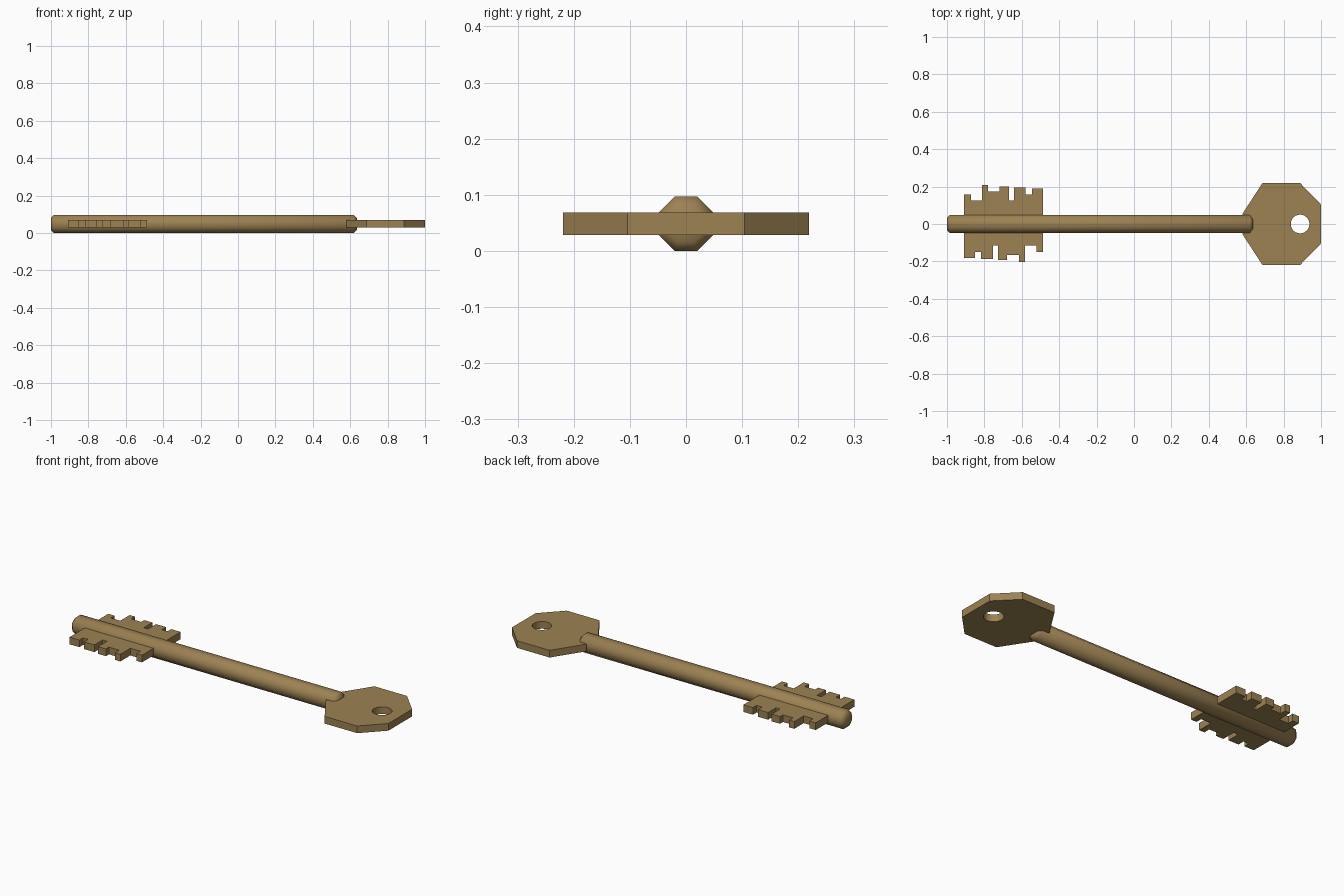
import bpy, bmesh, math
from mathutils import Matrix

cube = bpy.data.objects.get("Cube")
if cube:
    bpy.data.objects.remove(cube, do_unlink=True)

# One brass colour for the whole key
brass = bpy.data.materials.new("aged_brass")
colour = (0.335, 0.223, 0.087, 1)
brass.diffuse_color = colour
brass.use_nodes = True
brass.node_tree.nodes["Principled BSDF"].inputs["Base Color"].default_value = colour

MID = 0.0485        # height of the key's centre line
THICK = 0.04        # thickness of the flat parts


def make_object(name, bm):
    bmesh.ops.recalc_face_normals(bm, faces=bm.faces)
    mesh = bpy.data.meshes.new(name)
    bm.to_mesh(mesh)
    bm.free()
    mesh.materials.append(brass)
    obj = bpy.data.objects.new(name, mesh)
    bpy.context.collection.objects.link(obj)
    return obj


def plate(name, outline):
    """Flat plate extruded upward from an outline in x and y."""
    bm = bmesh.new()
    face = bm.faces.new([bm.verts.new((x, y, MID - THICK / 2)) for x, y in outline])
    top = bmesh.ops.extrude_face_region(bm, geom=[face])["geom"]
    bmesh.ops.translate(bm, vec=(0, 0, THICK),
                        verts=[v for v in top if isinstance(v, bmesh.types.BMVert)])
    return make_object(name, bm)


def smooth(obj, degrees):
    bpy.ops.object.select_all(action='DESELECT')
    obj.select_set(True)
    bpy.context.view_layer.objects.active = obj
    bpy.ops.object.shade_smooth_by_angle(angle=math.radians(degrees))


def rod(name, start, end, radius, sides, axis):
    """Rod with flats facing the axes, running along x or z."""
    bm = bmesh.new()
    turn = Matrix.Rotation(math.pi / sides, 4, 'Z')
    if axis == 'X':
        turn = Matrix.Rotation(math.pi / 2, 4, 'Y') @ turn
    bmesh.ops.create_cone(bm, cap_ends=True, segments=sides, radius1=radius,
                          radius2=radius, depth=end - start, matrix=turn)
    return bm


# Shaft: eight-sided rod with chamfered ends
x0, x1 = -1.0, 0.635
bm = rod("shaft", x0, x1, MID / math.cos(math.pi / 8), 8, 'X')
bmesh.ops.translate(bm, vec=((x0 + x1) / 2, 0, MID), verts=bm.verts)
rims = [e for e in bm.edges if abs(e.verts[0].co.x - e.verts[1].co.x) < 0.001]
bmesh.ops.bevel(bm, geom=rims, offset=0.016, segments=1, affect='EDGES')
smooth(make_object("shaft", bm), 60)


# Bit: stepped teeth on both sides, each step as (right end, height)
def steps(start, teeth, side):
    points = []
    for end, height in teeth:
        points += [(start, side * height), (end, side * height)]
        start = end
    return points


BIT_START, BIT_END = -0.91, -0.487
back = [(-0.871, 0.158), (-0.813, 0.125), (-0.781, 0.208), (-0.719, 0.174), (-0.668, 0.2),
        (-0.642, 0.125), (-0.58, 0.195), (-0.545, 0.158), (BIT_END, 0.19)]
front = [(-0.85, 0.182), (-0.818, 0.15), (-0.754, 0.187), (-0.727, 0.115), (-0.679, 0.193),
         (-0.615, 0.166), (-0.583, 0.203), (-0.521, 0.115), (BIT_END, 0.15)]
plate("bit", steps(BIT_START, front, -1) + steps(BIT_START, back, 1)[::-1])

# Bow: eight-cornered handle plate
half = [(0.58, 0.055), (0.687, 0.219), (0.888, 0.219), (1.0, 0.104)]
bow = plate("bow", half + [(x, -y) for x, y in reversed(half)])

# Keyring hole through the bow
bm = rod("hole_cutter", 0, 0.2, 0.05, 32, 'Z')
bmesh.ops.translate(bm, vec=(0.888, 0, MID), verts=bm.verts)
cutter = make_object("hole_cutter", bm)
cutter.hide_render = True
cutter.display_type = 'WIRE'
cut = bow.modifiers.new("keyring_hole", 'BOOLEAN')
cut.operation = 'DIFFERENCE'
cut.solver = 'EXACT'
cut.object = cutter
bpy.context.view_layer.objects.active = bow
bpy.ops.object.modifier_apply(modifier=cut.name)
bpy.data.objects.remove(cutter, do_unlink=True)
smooth(bow, 25)
